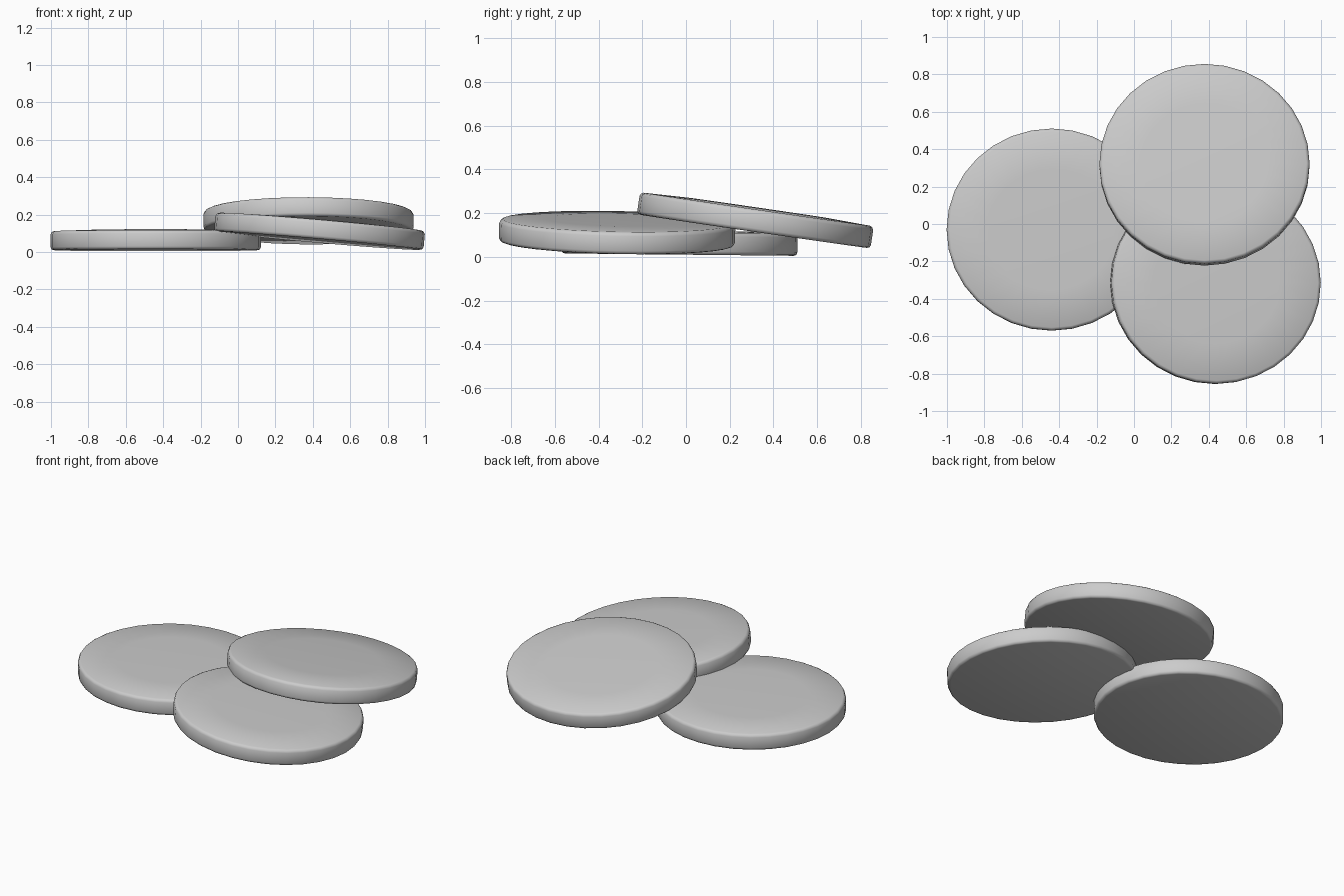
import bpy, bmesh, math
from mathutils import Matrix, Vector

if "Cube" in bpy.data.objects:
    bpy.data.objects.remove(bpy.data.objects["Cube"])

RX, RY, SIDES = 0.562, 0.54, 32

# half cross-section (radius factor, height): rounded rim, barely domed top
PROFILE = [(0.97, -0.052), (0.99, -0.048), (1.0, -0.036),
           (1.0, 0.032), (0.99, 0.044), (0.97, 0.050), (0.6, 0.057)]


def disc(name, center, tilt_x, tilt_y):
    bm = bmesh.new()
    rings = []
    for r, z in PROFILE:
        rings.append([bm.verts.new((RX * r * math.cos(2 * math.pi * i / SIDES),
                                    RY * r * math.sin(2 * math.pi * i / SIDES), z))
                      for i in range(SIDES)])
    for a, b in zip(rings, rings[1:]):
        for i in range(SIDES):
            j = (i + 1) % SIDES
            bm.faces.new((a[i], a[j], b[j], b[i]))
    bm.faces.new(rings[0][::-1])
    bm.faces.new(rings[-1])
    for f in bm.faces:
        f.smooth = True
    me = bpy.data.meshes.new(name)
    bm.to_mesh(me)
    bm.free()
    ob = bpy.data.objects.new(name, me)
    bpy.context.collection.objects.link(ob)
    ob.location = center
    ob.rotation_euler = (math.radians(tilt_x), math.radians(tilt_y), 0)
    bpy.context.view_layer.objects.active = ob
    ob.select_set(True)
    bpy.ops.object.shade_smooth_by_angle(angle=math.radians(50))
    ob.select_set(False)
    return ob


# flat bottom coin, coin leaning on it, and top coin leaning on both
disc("bottom_coin", (-0.44, -0.03, 0.062), -0.6, 0)
disc("middle_coin", (0.436, -0.315, 0.112), -1.2, 5.0)
disc("top_coin", (0.377, 0.317, 0.168), -8.3, 0.2)
